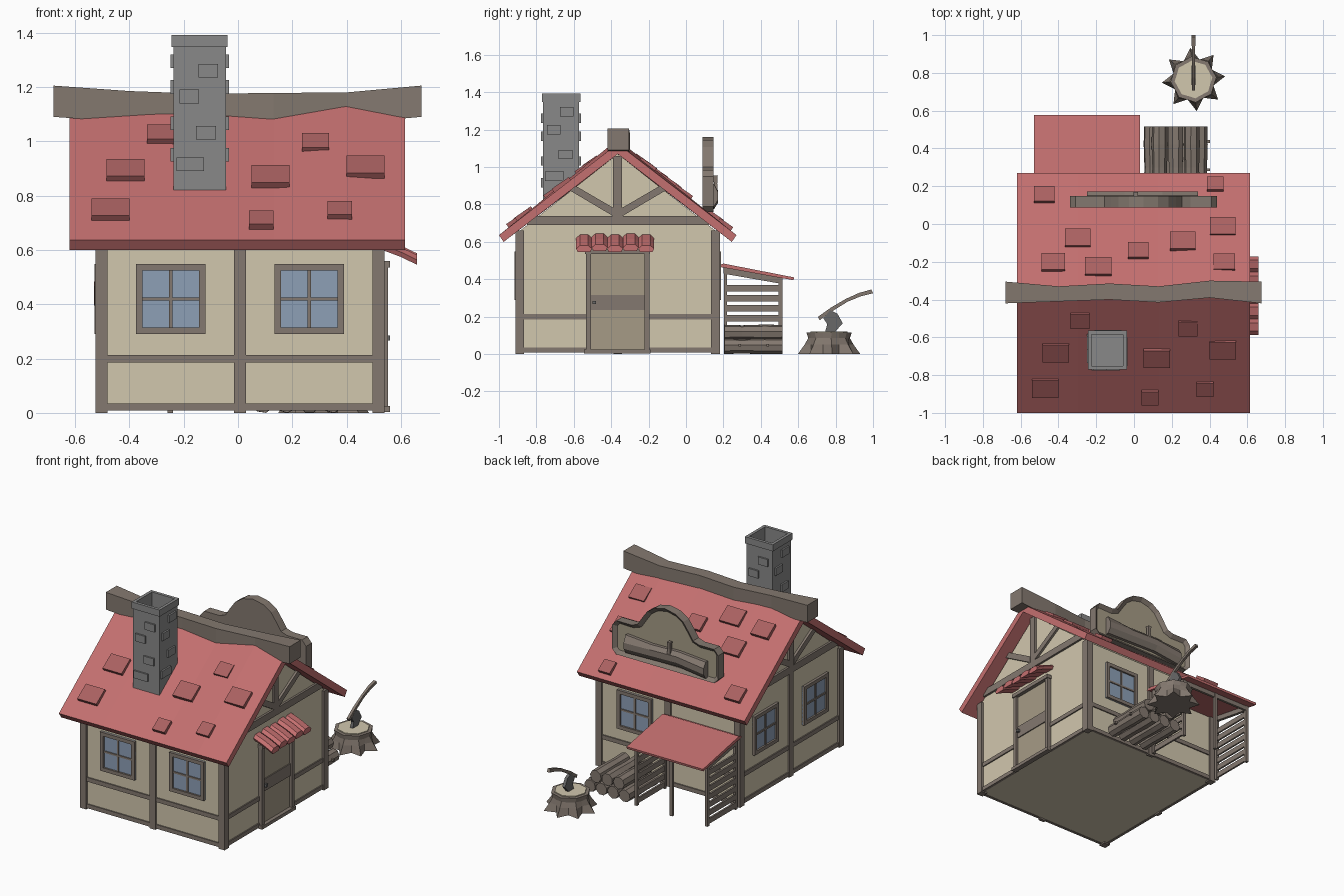
import bpy, bmesh, math, random
from mathutils import Matrix, Vector

if "Cube" in bpy.data.objects:
    bpy.data.objects.remove(bpy.data.objects["Cube"])

random.seed(4)

def material(name, r, g, b):
    m = bpy.data.materials.new(name)
    m.diffuse_color = (r, g, b, 1)
    m.use_nodes = True
    m.node_tree.nodes["Principled BSDF"].inputs["Base Color"].default_value = m.diffuse_color
    return m

WOOD = material("wood", 0.23, 0.19, 0.16)
PANEL = material("pale_wood", 0.38, 0.33, 0.24)
WALL = material("plaster", 0.64, 0.57, 0.42)
ROOF = material("roof_red", 0.55, 0.16, 0.16)
TILE = material("tile_red", 0.40, 0.12, 0.12)
GLASS = material("glass", 0.27, 0.35, 0.47)
STONE = material("stone", 0.25, 0.25, 0.25)
DARK = material("iron", 0.14, 0.14, 0.14)

def finish(name, bm, *mats):
    bmesh.ops.recalc_face_normals(bm, faces=bm.faces)
    me = bpy.data.meshes.new(name)
    bm.to_mesh(me)
    bm.free()
    for m in mats:
        me.materials.append(m)
    ob = bpy.data.objects.new(name, me)
    bpy.context.collection.objects.link(ob)
    return ob

def box(name, lo, hi, mat, rx=0):
    lo, hi = Vector(lo), Vector(hi)
    bm = bmesh.new()
    m = Matrix.Translation((lo + hi) / 2) @ Matrix.Rotation(rx, 4, 'X')
    bmesh.ops.create_cube(bm, size=1, matrix=m @ Matrix.Diagonal((*(abs(v) for v in hi - lo), 1)))
    return finish(name, bm, mat)

def loft(name, rings, mat):
    bm = bmesh.new()
    vs = [[bm.verts.new(p) for p in r] for r in rings]
    for a, b in zip(vs, vs[1:]):
        for i in range(len(a)):
            j = (i + 1) % len(a)
            bm.faces.new((a[i], a[j], b[j], b[i]))
    bm.faces.new(vs[0])
    bm.faces.new(vs[-1])
    return finish(name, bm, mat)

def prism_x(name, prof, x0, x1, mat):
    return loft(name, [[(x, y, z) for y, z in prof] for x in (x0, x1)], mat)

# Box placed on a wall: u runs along the wall, d is distance out of it
def on_wall(name, side, u0, u1, z0, z1, d0, d1, mat):
    if side in ("front", "back"):
        s, base = (-1, -0.9) if side == "front" else (1, 0.17)
        return box(name, (u0, base + s * d0, z0), (u1, base + s * d1, z1), mat)
    s, base = (-1, -0.51) if side == "left" else (1, 0.525)
    return box(name, (base + s * d0, u0, z0), (base + s * d1, u1, z1), mat)

# House body and corner posts
YM = -0.365
prism_x("house_walls", [(-0.9, 0.01), (0.17, 0.01), (0.17, 0.65), (YM, 1.07), (-0.9, 0.65)],
        -0.51, 0.525, WALL)
for x in (-0.525, 0.495):
    for y in (-0.912, 0.135):
        box("corner_post", (x, y, 0), (x + 0.045, y + 0.047, 0.66), WOOD)

# Timber rails and middle posts
for side in ("front", "back", "left", "right"):
    long = side in ("front", "back")
    spans = [(-0.5, 0.51)] if long else [(-0.89, 0.16)]
    if side == "right":
        spans = [(-0.89, -0.53), (-0.2, 0.16)]
    for a, b in spans:
        on_wall("sill_rail", side, a, b, 0.008, 0.035, -0.01, 0.008, WOOD)
        on_wall("middle_rail", side, a, b, 0.185, 0.213, -0.01, 0.008, WOOD)
    if side != "right":
        c = 0.008 if long else YM
        on_wall("middle_post", side, c - 0.022, c + 0.022, 0, 0.66 if long else 0.7, -0.01, 0.012, WOOD)

# Gable timbers
for side, x0, x1 in (("left", -0.525, -0.5), ("right", 0.515, 0.54)):
    on_wall("tie_beam", side, -0.85, 0.12, 0.69, 0.737, -0.01, 0.014, WOOD)
    on_wall("king_post", side, YM - 0.024, YM + 0.024, 0.73, 1.06, -0.01, 0.014, WOOD)
    for s in (-1, 1):
        prism_x("gable_brace", [(YM + s * a, z) for a, z in
                ((0.02, 0.735), (0.265, 0.88), (0.235, 0.905), (0.02, 0.78))], x0, x1, WOOD)

# Windows
def window(side, u, z=0.29, w=0.255, h=0.258):
    f = 0.024
    on_wall("window_glass", side, u, u + w, z, z + h, -0.01, 0.006, GLASS)
    for a in (u, u + w - f):
        on_wall("window_jamb", side, a, a + f, z, z + h, 0, 0.018, WOOD)
    for b in (z, z + h - f):
        on_wall("window_rail", side, u, u + w, b, b + f, 0, 0.018, WOOD)
    on_wall("window_bar", side, u + w / 2 - 0.006, u + w / 2 + 0.006, z, z + h, 0, 0.012, WOOD)
    on_wall("window_crossbar", side, u, u + w, z + h / 2 - 0.006, z + h / 2 + 0.006, 0, 0.012, WOOD)

for side, u in (("front", -0.375), ("front", 0.135), ("back", 0.125), ("left", -0.75), ("left", -0.225)):
    window(side, u)

# Door
on_wall("door", "right", -0.52, -0.21, 0.02, 0.54, -0.01, 0.01, PANEL)
on_wall("door_board", "right", -0.51, -0.22, 0.235, 0.315, 0, 0.017, WOOD)
for a in (-0.535, -0.222):
    on_wall("door_jamb", "right", a, a + 0.026, 0.01, 0.55, 0, 0.028, WOOD)
on_wall("door_lintel", "right", -0.54, -0.192, 0.535, 0.56, 0, 0.035, WOOD)
on_wall("door_step", "right", -0.545, -0.19, 0.003, 0.025, 0, 0.035, WOOD)
on_wall("door_knob", "right", -0.5, -0.482, 0.267, 0.285, 0, 0.035, DARK)

# Door canopy of five arched tiles
for i in range(5):
    y, dz = -0.587 + i * 0.083, 0.006 * (i % 2)
    arc = [(0, 0), (0.02, 0.018), (0.064, 0.018), (0.084, 0), (0.075, -0.018), (0.009, -0.018)]
    loft("canopy_tile", [[(x, y + a, z + dz + b) for a, b in arc]
                         for x, z in ((0.52, 0.622), (0.6, 0.592), (0.66, 0.563))], ROOF)

# Sagging roof
ridge = [(-0.62, 1.12), (-0.3, 1.132), (0.13, 1.12), (0.4, 1.148), (0.615, 1.125)]
loft("roof", [[(x, -1.0, 0.636), (x, YM, z), (x, 0.27, 0.636), (x, 0.245, 0.6),
               (x, YM, z - 0.055), (x, -0.975, 0.6)] for x, z in ridge], ROOF)

# Wavy ridge beam
beam = [(-0.68, -0.42, -0.305, 1.205), (-0.4, -0.41, -0.33, 1.185), (-0.13, -0.4, -0.315, 1.175),
        (0.13, -0.415, -0.33, 1.178), (0.4, -0.39, -0.3, 1.18), (0.675, -0.42, -0.305, 1.205)]
loft("ridge_beam", [[(x, a, t - 0.115), (x, b, t - 0.115), (x, b, t), (x, a, t)]
                    for x, a, b, t in beam], WOOD)

# Loose roof tiles: x, y, width
front_tiles = [(-0.47, -0.868, 0.14), (-0.415, -0.68, 0.14), (-0.285, -0.51, 0.1), (0.12, -0.71, 0.14),
               (0.085, -0.918, 0.09), (0.375, -0.872, 0.09), (0.47, -0.665, 0.14), (0.285, -0.55, 0.1)]
back_tiles = [(-0.475, 0.155, 0.11), (-0.297, -0.075, 0.135), (-0.427, -0.205, 0.125),
              (-0.19, -0.227, 0.14), (0.022, -0.142, 0.11), (0.257, -0.092, 0.135),
              (0.47, -0.015, 0.135), (0.478, -0.205, 0.115), (0.43, 0.21, 0.085)]
slope = math.atan2(0.49, 0.635)
for s, tiles in ((1, front_tiles), (-1, back_tiles)):
    for x, y, w in tiles:
        z = 1.126 - abs(y - YM) * 0.772 + 0.01
        l = 0.3 * w + 0.028
        box("roof_tile", (x - w / 2, y - l, z - 0.013), (x + w / 2, y + l * 0.6, z + 0.013),
            TILE, s * (slope - 0.05)).location = (0, s * 0.2 * l if s > 0 else 0.2 * l, 0)

# Chimney with hollow top
cx, cy = -0.141, -0.668
loft("chimney", [[(cx + a * r, cy + b * r, z) for a, b in ((-1, -1), (1, -1), (1, 1), (-1, 1))]
                 for r, z in ((0.096, 0.82), (0.096, 1.348), (0.103, 1.348), (0.103, 1.392),
                              (0.083, 1.392), (0.083, 1.2))], STONE)
bricks = [(0.031, 1.26, 0.036), (-0.039, 1.165, 0.036), (0.023, 1.032, 0.037), (-0.035, 0.916, 0.05)]
for k in range(4):
    for u, z, h in bricks:
        z += 0.035 * (k % 2)
        b = box("chimney_brick", (u - h, -0.107, z - 0.025), (u + h, -0.09, z + 0.025), STONE)
        b.location, b.rotation_euler = (cx, cy, 0), (0, 0, k * math.pi / 2)

# Arched sign board with recessed face
half = [(0.36, 0.76), (0.39, 0.79), (0.39, 0.95), (0.36, 0.985), (0.25, 0.985), (0.205, 1.0)]
half += [(0.19 * math.cos(t), 0.97 + 0.19 * math.sin(t)) for t in (0.45, 0.8, 1.15)]
outline = half + [(0, 1.16)] + [(-a, z) for a, z in reversed(half)]
bm = bmesh.new()
ra, rb = ([bm.verts.new((0.05 + a, y, z)) for a, z in outline] for y in (0.088, 0.148))
for i in range(len(ra)):
    j = (i + 1) % len(ra)
    bm.faces.new((ra[i], ra[j], rb[j], rb[i]))
bm.faces.new(ra)
face = bm.faces.new(rb)
bmesh.ops.recalc_face_normals(bm, faces=bm.faces)
bmesh.ops.inset_individual(bm, faces=[face], thickness=0.026)
face.material_index = 1
for v in face.verts:
    v.co.y -= 0.02
finish("sign_board", bm, WOOD, PANEL)

# Carved log on the sign
loft("sign_log", [[(x, 0.12, z), (x, 0.15, z), (x, 0.172, z + 0.035), (x, 0.172, z + 0.075),
                   (x, 0.15, z + h), (x, 0.12, z + h)]
                  for x, z, h in ((-0.25, 0.775, 0.11), (-0.05, 0.8, 0.1), (0.15, 0.795, 0.1), (0.34, 0.79, 0.12))], WOOD)
loft("sign_twig", [[(0.01 + r * a, 0.158 + r * b, z) for a, b in ((-1, -1), (1, -1), (1, 1), (-1, 1))]
                   for r, z in ((0.014, 0.85), (0.009, 0.91), (0.012, 0.955))], WOOD)

# Lean-to: roof, posts, beams, slats
prism_x("shed_roof", [(0.17, 0.473), (0.2, 0.484), (0.578, 0.41), (0.575, 0.395), (0.17, 0.468)], -0.53, 0.033, ROOF)
for x in (-0.52, -0.26, 0.0):
    box("shed_post", (x, 0.495, 0), (x + 0.02, 0.515, 0.405), WOOD)
for x in (-0.52, 0.0):
    box("shed_back_post", (x, 0.203, 0), (x + 0.02, 0.22, 0.465), WOOD)
    prism_x("shed_rafter", [(0.2, 0.43), (0.2, 0.475), (0.515, 0.415), (0.515, 0.375)], x, x + 0.02, WOOD)
    for i in range(7):
        z = 0.335 - i * 0.054
        box("shed_slat", (x + 0.003, 0.205, z), (x + 0.015, 0.51, z + 0.035), WOOD)
box("shed_beam", (-0.52, 0.497, 0.375), (0.02, 0.513, 0.405), WOOD)

# Log pile
for n, x0, z in ((4, 0.093, 0.042), (3, 0.136, 0.115)):
    for i in range(n):
        ph = random.random()
        loft("log", [[(x0 + i * 0.085 + r * math.cos(ph + t * math.pi / 4), y,
                       z + r * math.sin(ph + t * math.pi / 4)) for t in range(8)]
                     for y, r in ((0.205, 0.042), (0.3, 0.039), (0.42, 0.043), (0.515, 0.041))], WOOD)
for x, y in ((0.385, 0.28), (0.385, 0.43)):
    box("log_knot", (x, y, 0.04), (x + 0.018, y + 0.015, 0.055), WOOD)

# Stump with root flares and cut top
def star(r1, r2, z):
    return [(0.315 + (r1, r2)[i % 2] * math.cos(i * math.pi / 8 + 0.1),
             0.765 + (r1, r2)[i % 2] * math.sin(i * math.pi / 8 + 0.1), z) for i in range(16)]
loft("stump", [star(0.168, 0.11, 0), star(0.132, 0.11, 0.05), star(0.112, 0.112, 0.085),
               star(0.122, 0.112, 0.115)], WOOD)
loft("stump_top", [star(0.1, 0.092, 0.11), star(0.1, 0.092, 0.121)], WALL)

# Axe stuck in the stump
prism_x("axe_head", [(0.735, 0.19), (0.77, 0.235), (0.81, 0.215), (0.838, 0.165), (0.8, 0.122), (0.745, 0.122),
                     (0.755, 0.16)], 0.305, 0.325, DARK)
loft("axe_handle", [[(0.315 + r * a, y - r * b * 0.5, z + r * b) for a, b in ((-1, -1), (1, -1), (1, 1), (-1, 1))]
                    for y, z, r in ((0.71, 0.19, 0.009), (0.78, 0.24, 0.009), (0.86, 0.288, 0.008),
                                    (0.93, 0.318, 0.009), (0.995, 0.335, 0.01))], WOOD)
